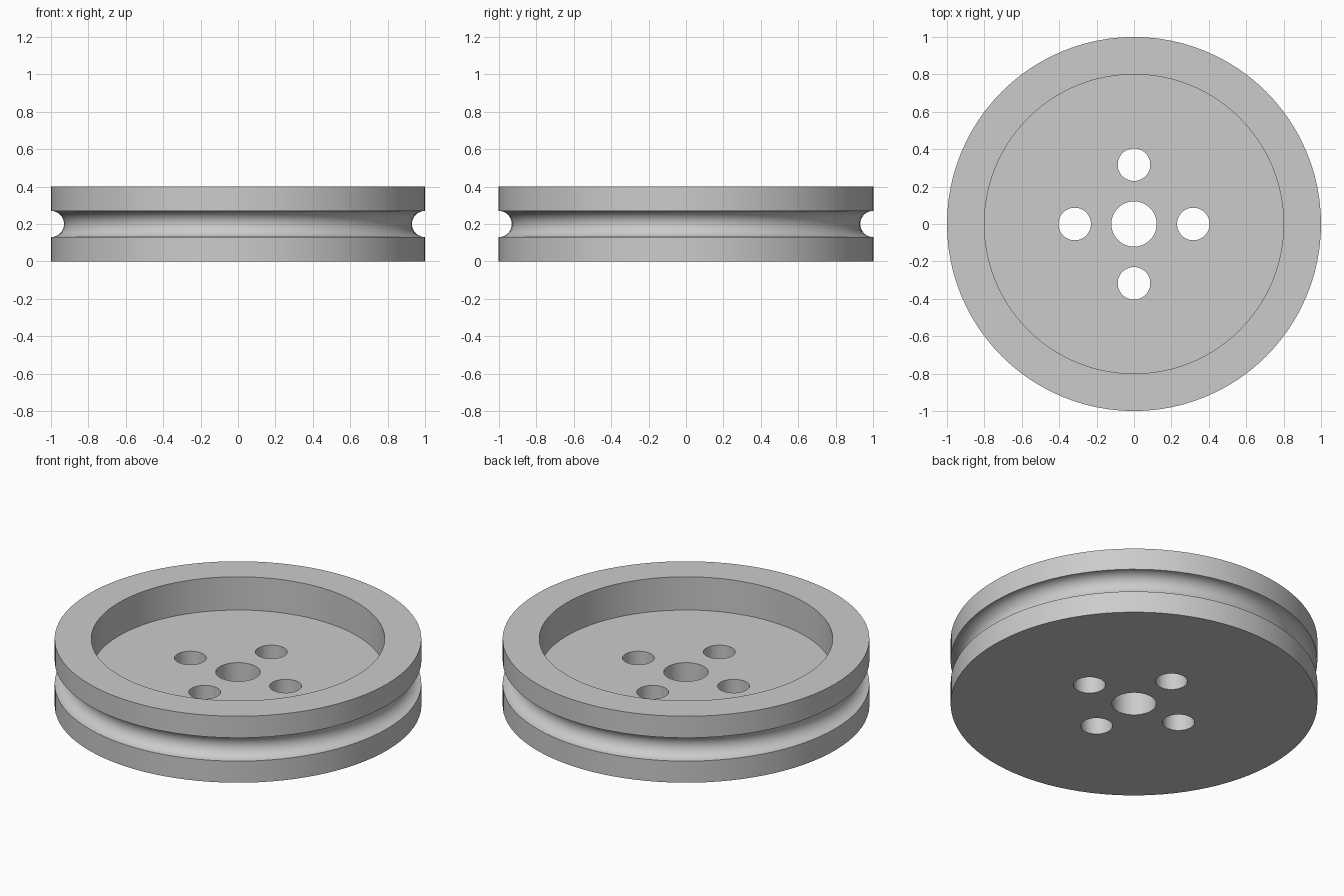
import bpy, bmesh, math

if "Cube" in bpy.data.objects:
    bpy.data.objects.remove(bpy.data.objects["Cube"])

SEGMENTS = 96
R, H = 1.0, 0.4            # outer radius and height
BORE = 0.121               # centre hole radius
RECESS_R, FLOOR = 0.8, 0.2
GROOVE = 0.07              # half-round rope groove radius
BOLT_R, BOLT_CIRCLE = 0.087, 0.317

grey = bpy.data.materials.new("grey")
grey.diffuse_color = (0.6, 0.6, 0.6, 1)
grey.use_nodes = True
grey.node_tree.nodes["Principled BSDF"].inputs["Base Color"].default_value = grey.diffuse_color


def make_object(name, bm):
    bmesh.ops.recalc_face_normals(bm, faces=bm.faces)
    mesh = bpy.data.meshes.new(name)
    bm.to_mesh(mesh)
    bm.free()
    mesh.materials.append(grey)
    obj = bpy.data.objects.new(name, mesh)
    bpy.context.collection.objects.link(obj)
    return obj


# Wheel cross-section (radius, height), with a half-round groove in the rim
groove = [(R - GROOVE * math.cos(a), H / 2 + GROOVE * math.sin(a))
          for a in (math.radians(-90 + 180 * i / 16) for i in range(17))]
profile = ([(BORE, 0), (R, 0)] + groove +
           [(R, H), (RECESS_R, H), (RECESS_R, FLOOR), (BORE, FLOOR)])

# Pulley wheel: revolve the closed cross-section
bm = bmesh.new()
verts = [bm.verts.new((r, 0, z)) for r, z in profile]
edges = [bm.edges.new((v, verts[i - 1])) for i, v in enumerate(verts)]
bmesh.ops.spin(bm, geom=verts + edges, cent=(0, 0, 0), axis=(0, 0, 1),
               angle=math.tau, steps=SEGMENTS, use_merge=True)
bmesh.ops.remove_doubles(bm, verts=bm.verts, dist=1e-5)
wheel = make_object("pulley_wheel", bm)

# Four bolt holes around the bore
bm = bmesh.new()
for i in range(4):
    a = i * math.pi / 2
    new = bmesh.ops.create_cone(bm, cap_ends=True, segments=48, radius1=BOLT_R,
                                radius2=BOLT_R, depth=0.6)["verts"]
    bmesh.ops.translate(bm, verts=new, vec=(BOLT_CIRCLE * math.cos(a),
                                            BOLT_CIRCLE * math.sin(a), 0.1))
cutter = make_object("bolt_hole_cutter", bm)
cutter.hide_render = True

bpy.context.view_layer.objects.active = wheel
wheel.select_set(True)
cut = wheel.modifiers.new("bolt_holes", 'BOOLEAN')
cut.operation = 'DIFFERENCE'
cut.solver = 'EXACT'
cut.object = cutter
bpy.ops.object.modifier_apply(modifier=cut.name)
bpy.data.objects.remove(cutter)

bpy.ops.object.shade_smooth_by_angle(angle=math.radians(30))
